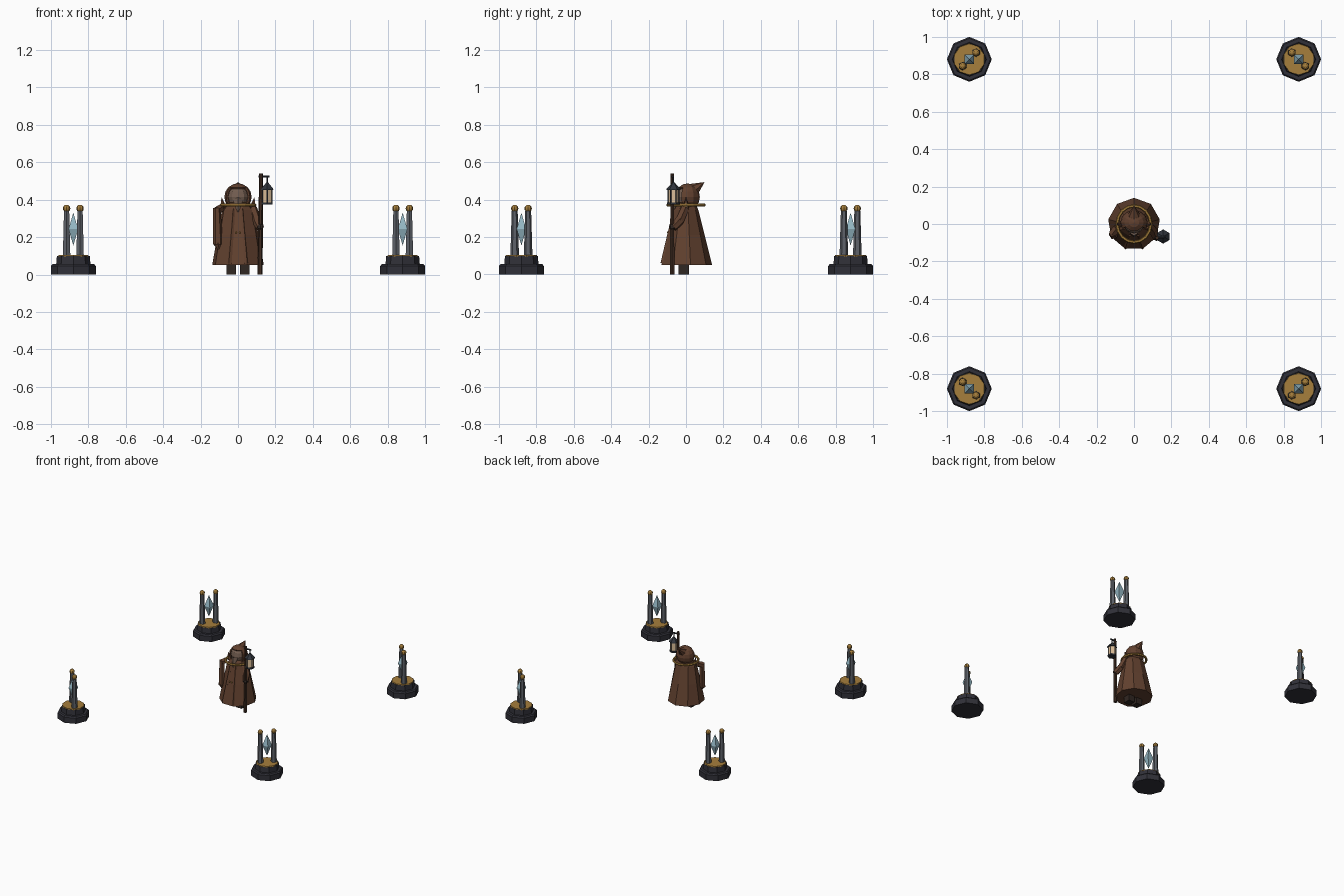
import bpy, bmesh, math
from mathutils import Vector, Matrix

if "Cube" in bpy.data.objects:
    bpy.data.objects.remove(bpy.data.objects["Cube"])

def material(name, rgb):
    m = bpy.data.materials.new(name)
    m.diffuse_color = (*rgb, 1)
    m.use_nodes = True
    m.node_tree.nodes["Principled BSDF"].inputs["Base Color"].default_value = m.diffuse_color
    return m

BROWN = material("brown_cloth", (0.12, 0.052, 0.028))
DARK = material("dark_leather", (0.03, 0.02, 0.016))
WOOD = material("staff_wood", (0.05, 0.025, 0.015))
GOLD = material("gold", (0.38, 0.21, 0.045))
STONE = material("dark_stone", (0.03, 0.03, 0.04))
SLATE = material("slate", (0.11, 0.12, 0.14))
ICE = material("crystal_blue", (0.3, 0.48, 0.56))
GLOW = material("lantern_glass", (0.72, 0.52, 0.32))
SKIN = material("shaded_face", (0.17, 0.11, 0.08))
IRON = material("iron", (0.03, 0.035, 0.045))

def finish(name, bm, mat):
    bmesh.ops.recalc_face_normals(bm, faces=bm.faces)
    me = bpy.data.meshes.new(name)
    bm.to_mesh(me)
    bm.free()
    me.materials.append(mat)
    ob = bpy.data.objects.new(name, me)
    bpy.context.collection.objects.link(ob)
    return ob

def loft(name, rings, sides, mat, at=(0, 0, 0), start=90):
    """Closed stack of rings (z, x radius, y radius); vertex at angle start."""
    bm = bmesh.new()
    loops = []
    for z, rx, ry in rings:
        loops.append([bm.verts.new((at[0] + rx * math.cos(a), at[1] + ry * math.sin(a), at[2] + z))
                      for a in (math.radians(start + 360 * i / sides) for i in range(sides))])
    for a, b in zip(loops, loops[1:]):
        for i in range(sides):
            j = (i + 1) % sides
            bm.faces.new((a[i], a[j], b[j], b[i]))
    bm.faces.new(loops[0])
    bm.faces.new(loops[-1])
    bmesh.ops.remove_doubles(bm, verts=bm.verts, dist=1e-5)
    return finish(name, bm, mat)

def rod(name, a, b, r1, r2, sides, mat):
    """Tapered bar between two points."""
    a, b = Vector(a), Vector(b)
    d = b - a
    bm = bmesh.new()
    m = Matrix.Translation((a + b) / 2) @ d.to_track_quat('Z', 'Y').to_matrix().to_4x4()
    bmesh.ops.create_cone(bm, cap_ends=True, segments=sides, radius1=r1, radius2=r2, depth=d.length, matrix=m)
    return finish(name, bm, mat)

def ball(name, at, size, mat, u=8, v=6):
    bm = bmesh.new()
    m = Matrix.Translation(at) @ Matrix.Diagonal((*size, 1))
    bmesh.ops.create_uvsphere(bm, u_segments=u, v_segments=v, radius=1, matrix=m)
    return finish(name, bm, mat)

def box(name, at, size, mat):
    bm = bmesh.new()
    bmesh.ops.create_cube(bm, size=1, matrix=Matrix.Translation(at) @ Matrix.Diagonal((*size, 1)))
    return finish(name, bm, mat)

# Four corner shrines, pillars set across the line to the centre
for sx in (-1, 1):
    for sy in (-1, 1):
        c = (sx * 0.88, sy * 0.88, 0)
        loft("shrine_base", [(0, .12, .12), (.045, .12, .12), (.055, .112, .112)], 8, STONE, c)
        loft("shrine_step", [(.05, .092, .092), (.098, .088, .088)], 8, STONE, c)
        loft("shrine_gold_plate", [(.096, .085, .085), (.104, .083, .083)], 10, GOLD, c)
        for s in (-1, 1):
            x, y = c[0] + s * .036, c[1] - s * sx * sy * .036
            rod("shrine_pillar", (x, y, .1), (x, y, .34), .023, .016, 6, SLATE)
            ball("pillar_finial", (x, y, .353), (.02, .02, .02), GOLD, 8, 6)
        loft("shrine_crystal", [(.155, 0, 0), (.243, .036, .036), (.33, 0, 0)], 4, ICE, c, 45)

# Robe and shoulders
loft("robe", [(.05, .14, .14), (.21, .112, .1), (.345, .087, .066), (.385, .05, .048)], 9, BROWN)
for s in (-1, 1):
    rod("front_lapel", (s * .045, -.125, .06), (s * .022, -.06, .35), .012, .008, 4, BROWN)
    ball("robe_button", (s * .01, -.096, .225), (.006, .006, .006), GOLD, 6, 4)
    # Boots
    box("boot", (s * .036, -.012, .03), (.052, .058, .06), DARK)
    # Shoulder spikes
    rod("shoulder_spike", (s * .078, 0, .355), (s * .088, 0, .412), .018, .001, 5, BROWN)

# Gold collar
bm = bmesh.new()
n, k = 16, 6
ring = []
for i in range(n):
    a = 2 * math.pi * i / n
    ring.append([bm.verts.new(((.09 + .009 * math.cos(b)) * math.cos(a),
                               (.097 + .009 * math.cos(b)) * math.sin(a),
                               .371 + .009 * math.sin(b)))
                 for b in (2 * math.pi * j / k for j in range(k))])
for i in range(n):
    for j in range(k):
        p, q, t = ring[i], ring[(i + 1) % n], (j + 1) % k
        bm.faces.new((p[j], q[j], q[t], p[t]))
finish("gold_collar", bm, GOLD)

# Hood with open front
bm = bmesh.new()
bmesh.ops.create_uvsphere(bm, u_segments=12, v_segments=8, radius=1,
                          matrix=Matrix.Translation((0, .008, .415)) @ Matrix.Diagonal((.073, .066, .072, 1)))
bmesh.ops.delete(bm, geom=[f for f in bm.faces if f.calc_center_median().y < -.028
                           and f.calc_center_median().z < .455], context='FACES')
hood = finish("hood", bm, BROWN)
mod = hood.modifiers.new("thickness", 'SOLIDIFY')
mod.thickness = .01
rod("hood_tip", (0, .03, .445), (0, .098, .493), .045, .001, 7, BROWN)
ball("face", (0, -.002, .415), (.056, .048, .057), SKIN, 10, 6)
rod("beard", (0, -.035, .4), (0, -.066, .335), .03, .004, 5, SKIN)

# Hanging sleeve on the left
rod("left_sleeve", (-.09, -.02, .355), (-.113, -.05, .34), .022, .024, 6, BROWN)
rod("left_sleeve_lower", (-.113, -.048, .355), (-.108, -.055, .16), .02, .027, 6, BROWN)
rod("left_cuff", (-.108, -.055, .165), (-.102, -.058, .135), .025, .008, 6, BROWN)

# Right arm reaching to the staff
rod("right_upper_sleeve", (.078, -.005, .355), (.1, -.035, .285), .024, .026, 6, BROWN)
rod("right_lower_sleeve", (.1, -.032, .29), (.118, -.07, .25), .026, .022, 6, BROWN)
ball("right_hand", (.12, -.074, .255), (.018, .018, .018), DARK, 6, 5)

# Staff with lantern bracket
rod("staff", (.118, -.074, 0), (.123, -.074, .54), .014, .01, 6, WOOD)
rod("lantern_bracket", (.11, -.074, .523), (.168, -.07, .523), .006, .006, 5, IRON)
rod("lantern_hook", (.156, -.068, .523), (.156, -.068, .478), .004, .004, 5, IRON)
L = (.156, -.067, 0)
loft("lantern_roof", [(.452, .038, .038), (.46, .036, .036), (.485, .012, .012), (.492, .006, .006)], 6, IRON, L)
loft("lantern_glass", [(.385, .028, .028), (.453, .028, .028)], 6, GLOW, L)
loft("lantern_floor", [(.373, .034, .034), (.386, .034, .034)], 6, IRON, L)
for i in range(6):
    a = math.radians(90 + 60 * i)
    x, y = L[0] + .029 * math.cos(a), L[1] + .029 * math.sin(a)
    rod("lantern_post", (x, y, .38), (x, y, .456), .003, .003, 4, IRON)
